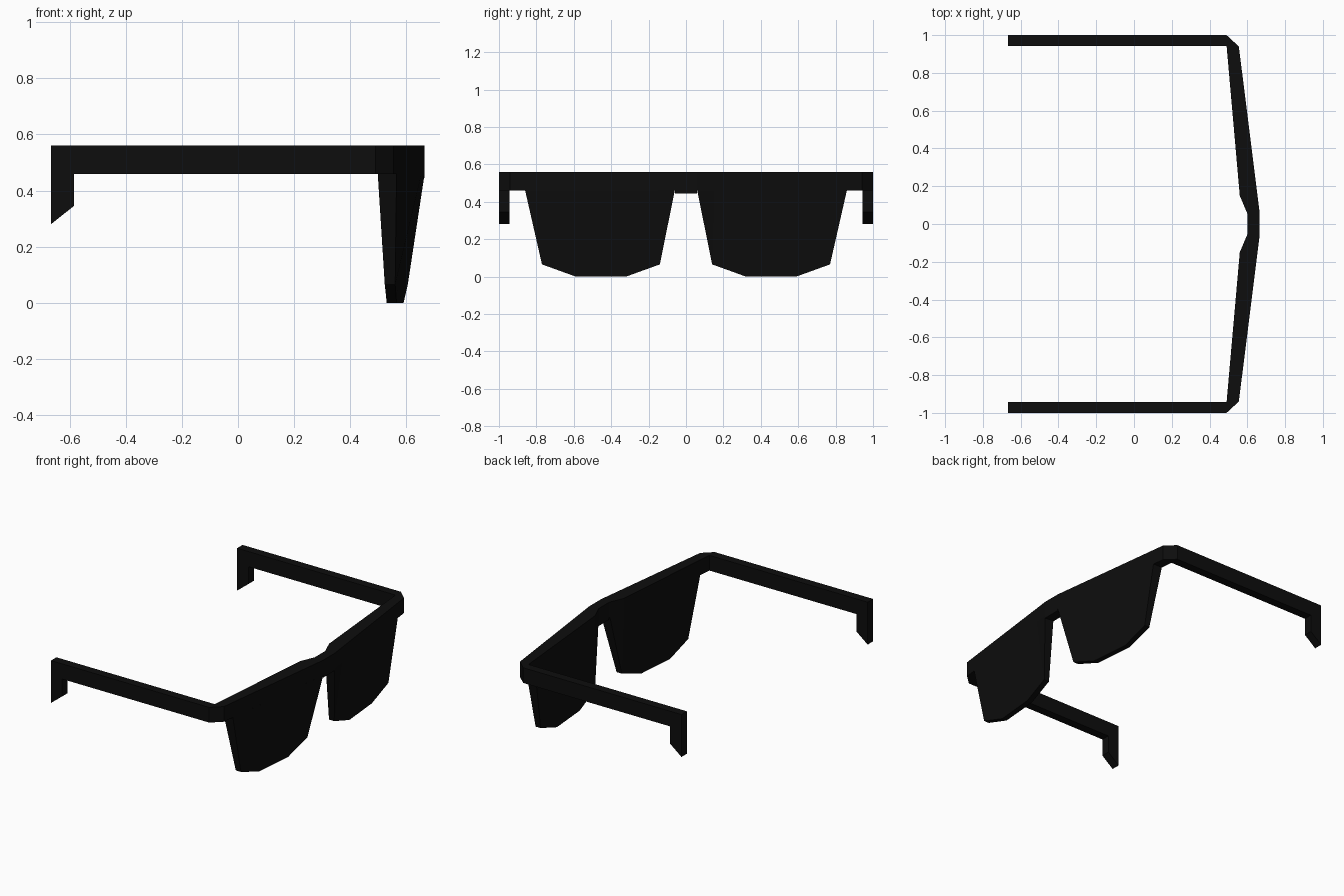
import bpy

if "Cube" in bpy.data.objects:
    bpy.data.objects.remove(bpy.data.objects["Cube"])

black = bpy.data.materials.new("black plastic")
black.diffuse_color = (0.004, 0.004, 0.004, 1)
black.use_nodes = True
black.node_tree.nodes["Principled BSDF"].inputs["Base Color"].default_value = black.diffuse_color


def add_mesh(name, verts, faces):
    me = bpy.data.meshes.new(name)
    me.from_pydata(verts, [], faces)
    ob = bpy.data.objects.new(name, me)
    bpy.context.collection.objects.link(ob)
    me.materials.append(black)
    # consistent outward normals
    bpy.context.view_layer.objects.active = ob
    ob.select_set(True)
    bpy.ops.object.mode_set(mode='EDIT')
    bpy.ops.mesh.select_all(action='SELECT')
    bpy.ops.mesh.normals_make_consistent(inside=False)
    bpy.ops.object.mode_set(mode='OBJECT')
    ob.select_set(False)
    return ob


def loft(name, a, b):
    """Closed solid between two matching outlines."""
    n = len(a)
    sides = [(i, (i + 1) % n, n + (i + 1) % n, n + i) for i in range(n)]
    return add_mesh(name, a + b, [tuple(range(n)), tuple(range(n, 2 * n))] + sides)


def plan_prism(name, outline, z0, z1):
    return loft(name, [(x, y, z0) for x, y in outline], [(x, y, z1) for x, y in outline])


TOP, BAR = 0.56, 0.46

# Brow bar: angled plan outline, mirrored across y
outer = [(0.49, 1.0), (0.555, 0.94), (0.665, 0.06)]
inner = [(0.60, 0.055), (0.56, 0.15), (0.49, 0.945)]
flip = lambda pts: [(x, -y) for x, y in reversed(pts)]
plan_prism("brow_bar", outer + flip(outer) + flip(inner) + inner, BAR, TOP)

# Bridge: slightly deeper centre piece
plan_prism("nose_bridge", [(0.60, -0.055), (0.665, -0.06), (0.665, 0.06), (0.60, 0.055)], 0.445, BAR)

# Temple arm side profile with hooked ear tip (x, z)
arm = [(-0.667, TOP), (0.49, TOP), (0.49, BAR), (-0.585, BAR), (-0.585, 0.345), (-0.667, 0.28)]

# Lens outline: y, z, front x, back x
lens = [(0.06, BAR, 0.665, 0.598), (0.15, BAR, 0.654, 0.56), (0.86, BAR, 0.565, 0.498),
        (0.77, 0.065, 0.56, 0.523), (0.59, 0.0, 0.565, 0.53),
        (0.32, 0.0, 0.59, 0.553), (0.14, 0.065, 0.605, 0.567)]

for side, s in (("left", 1), ("right", -1)):
    loft(side + "_temple_arm", [(x, s * 0.943, z) for x, z in arm], [(x, s * 1.0, z) for x, z in arm])

    n = len(lens)
    verts = [(f, s * y, z) for y, z, f, b in lens] + [(b, s * y, z) for y, z, f, b in lens]
    faces = [(i, (i + 1) % n, n + (i + 1) % n, n + i) for i in range(n)]
    for o in (0, n):  # front and back panels: nose corner, main panel, lower lip
        faces += [(o, o + 1, o + 6), (o + 1, o + 2, o + 3, o + 6), (o + 3, o + 4, o + 5, o + 6)]
    add_mesh(side + "_lens", verts, faces)
